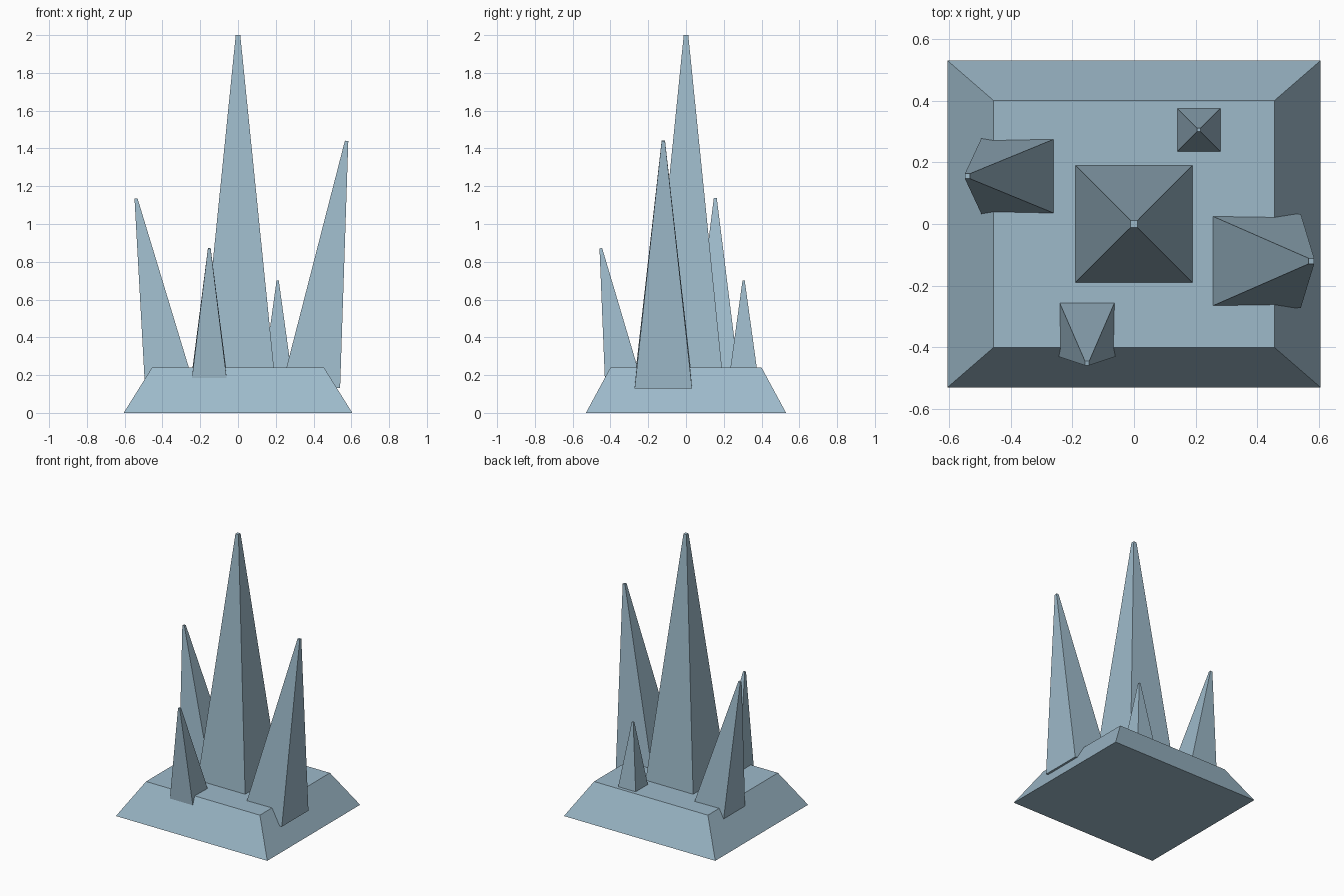
import bpy, bmesh, math
from mathutils import Matrix, Vector

if "Cube" in bpy.data.objects:
    bpy.data.objects.remove(bpy.data.objects["Cube"])

crystal = bpy.data.materials.new("pale blue crystal")
crystal.diffuse_color = (0.34, 0.49, 0.59, 1)
crystal.use_nodes = True
crystal.node_tree.nodes["Principled BSDF"].inputs["Base Color"].default_value = crystal.diffuse_color


def tapered_block(name, bottom, top, height, location, aim=(0, 0, 1)):
    """Four-sided frustum from half-sizes (x, y), leaning so its axis follows aim."""
    bm = bmesh.new()
    bmesh.ops.create_cube(bm, size=2)
    for v in bm.verts:
        hx, hy = top if v.co.z > 0 else bottom
        v.co = Vector((v.co.x * hx, v.co.y * hy, height if v.co.z > 0 else 0))
    lean = Vector((0, 0, 1)).rotation_difference(Vector(aim)).to_matrix().to_4x4()
    bm.transform(Matrix.Translation(location) @ lean)
    mesh = bpy.data.meshes.new(name)
    bm.to_mesh(mesh)
    bm.free()
    mesh.materials.append(crystal)
    obj = bpy.data.objects.new(name, mesh)
    bpy.context.collection.objects.link(obj)


# Sloped base block
tapered_block("base", (0.605, 0.53), (0.455, 0.40), 0.24, (0, 0, 0))

# Spikes: name, foot centre (sunk into the base), tip centre, foot and tip half-widths
spikes = [
    ("centre_spike", (0, 0, 0.15), (0, 0, 2.0), 0.199, 0.012),
    ("right_spike", (0.39, -0.12, 0.152), (0.575, -0.12, 1.44), 0.152, 0.009),
    ("left_spike", (-0.366, 0.155, 0.15), (-0.54, 0.155, 1.135), 0.128, 0.008),
    ("front_spike", (-0.152, -0.331, 0.15), (-0.152, -0.451, 0.872), 0.098, 0.007),
    ("back_spike", (0.21, 0.305, 0.15), (0.21, 0.305, 0.70), 0.082, 0.006),
]
for name, foot, tip, wide, narrow in spikes:
    axis = Vector(tip) - Vector(foot)
    tapered_block(name, (wide, wide), (narrow, narrow), axis.length, foot, axis)
